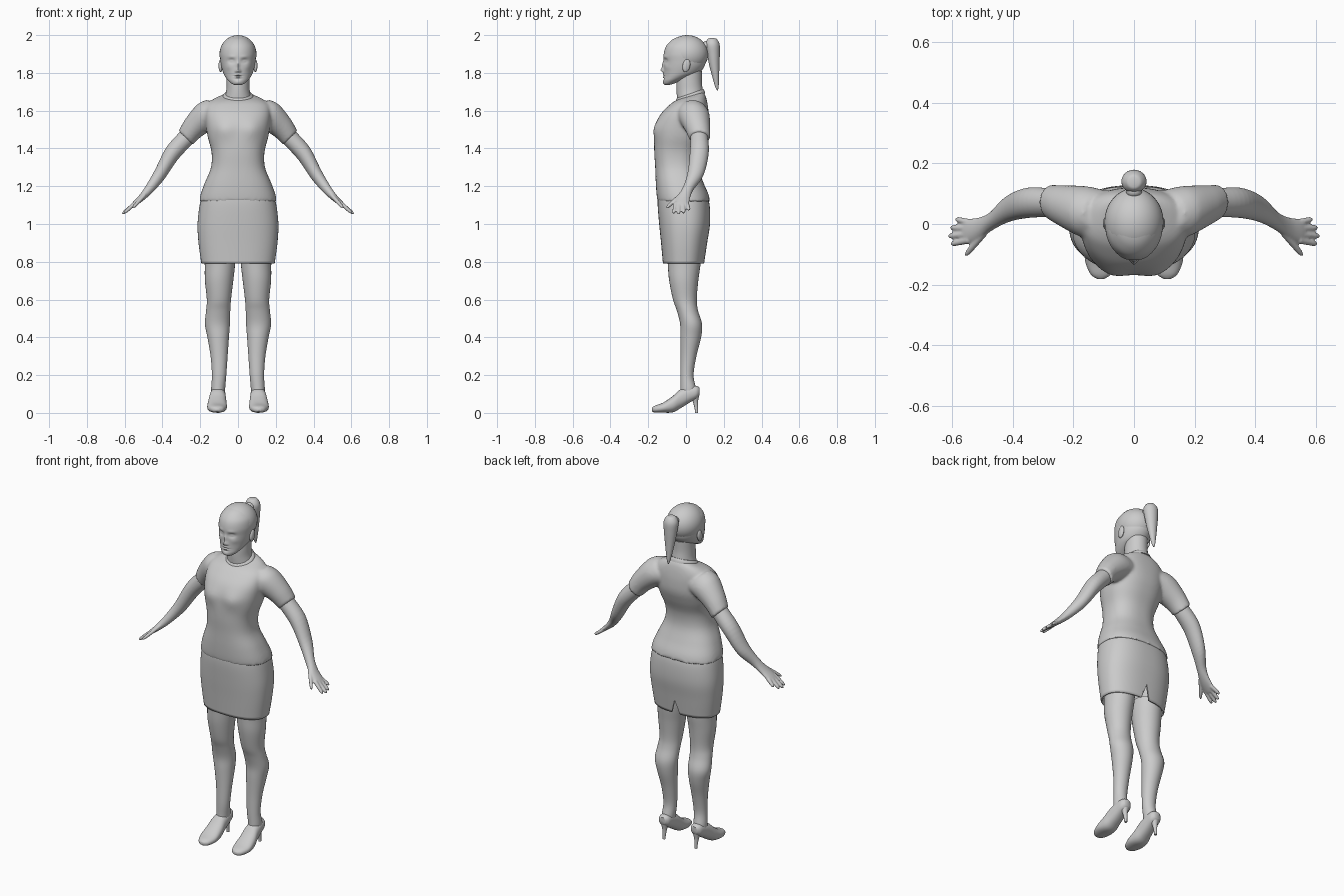
import bpy, bmesh, math
from mathutils import Vector, Matrix

mat = bpy.data.materials.new("plain_grey")
mat.diffuse_color = (0.6, 0.6, 0.6, 1)
X, Y, Z = Vector((1, 0, 0)), Vector((0, 1, 0)), Vector((0, 0, 1))


def spline(keys, steps):
    """Catmull-Rom samples through rows of numbers."""
    k = [tuple(r) + (0,) * (6 - len(r)) for r in keys]
    k = [k[0]] + k + [k[-1]]
    rows = []
    for i in range(1, len(k) - 2):
        for s in range(steps):
            t = s / steps
            rows.append([0.5 * (2 * b + (c - a) * t + (2 * a - 5 * b + 4 * c - d) * t * t
                                + (3 * b - a - 3 * c + d) * t ** 3)
                         for a, b, c, d in zip(k[i - 1], k[i], k[i + 1], k[i + 2])])
    return rows + [list(k[-1])]


def loft(bm, keys, u=X, v=Y, n=32, e=2.0, steps=5, side=1, caps=(True, True)):
    """Rings of (x, y, z, half u, half v, tilt); side=-1 mirrors in x."""
    rings = []
    for x, y, z, a, b, tilt in spline(keys, steps):
        ring = []
        for i in range(n):
            w = 2 * math.pi * i / n
            c, s = math.cos(w), math.sin(w)
            c = math.copysign(abs(c) ** (2 / e), c)
            s = math.copysign(abs(s) ** (2 / e), s)
            p = Vector((x, y, z)) + u * max(a, .001) * c + v * max(b, .001) * s + Z * tilt * s
            p.x *= side
            ring.append(bm.verts.new(p))
        rings.append(ring)
    for r, q in zip(rings, rings[1:]):
        for i in range(n):
            j = (i + 1) % n
            bm.faces.new((r[i], r[j], q[j], q[i]))
    if caps[0]:
        bm.faces.new(rings[0])
    if caps[1]:
        bm.faces.new(rings[-1])


def upright(rows):
    """(z, half width, y front, y back, tilt) rows to loft keys."""
    return [(0, (r[2] + r[3]) / 2, r[0], r[1], (r[3] - r[2]) / 2, *r[4:]) for r in rows]


def sculpt(bm, bumps, y_max):
    """Push front vertices forward by soft bumps (x, z, size x, size z, amount)."""
    for vert in bm.verts:
        if vert.co.y < y_max:
            x, z = vert.co.x, vert.co.z
            vert.co.y -= sum(h * math.exp(-((abs(x) - bx) / sx) ** 2 - ((z - bz) / sz) ** 2)
                             for bx, bz, sx, sz, h in bumps)


def finish(name, bm, voxel=0, smooth=0):
    bmesh.ops.recalc_face_normals(bm, faces=bm.faces)
    me = bpy.data.meshes.new(name)
    bm.to_mesh(me)
    bm.free()
    me.materials.append(mat)
    ob = bpy.data.objects.new(name, me)
    bpy.context.collection.objects.link(ob)
    bpy.ops.object.select_all(action='DESELECT')
    ob.select_set(True)
    bpy.context.view_layer.objects.active = ob
    bpy.ops.object.shade_smooth_by_angle(angle=math.radians(50))
    if voxel:
        r = ob.modifiers.new("blend", 'REMESH')
        r.mode, r.voxel_size, r.use_smooth_shade = 'VOXEL', voxel, True
        s = ob.modifiers.new("soften", 'SMOOTH')
        s.factor, s.iterations = 0.5, smooth
    return ob


def ball(bm, loc, scale, rot=0):
    bmesh.ops.create_uvsphere(bm, u_segments=32, v_segments=20, radius=1, matrix=Matrix.Translation(loc)
                              @ Matrix.Rotation(rot, 4, 'X') @ Matrix.Diagonal((*scale, 1)))


ARM_V = Vector((.707, 0, .707))

# Top with short sleeves, blended into one surface
bm = bmesh.new()
loft(bm, upright([(1.12, .206, -.151, .128), (1.16, .197, -.156, .118), (1.22, .175, -.16, .092),
                  (1.3, .143, -.163, .066), (1.38, .14, -.168, .07), (1.46, .16, -.168, .1),
                  (1.52, .17, -.162, .118), (1.58, .175, -.135, .12), (1.63, .168, -.088, .115),
                  (1.663, .125, -.06, .105, .012), (1.68, .07, -.045, .09, .022)]), n=64, e=2.4)
sculpt(bm, [(.075, 1.5, .05, .05, .012)], -.05)
for s in (1, -1):
    loft(bm, [(.1, .035, 1.595, .075, .09), (.16, .04, 1.573, .085, .082), (.235, .06, 1.51, .068, .063),
              (.277, .073, 1.455, .056, .053)], u=Y, v=ARM_V, side=s)
finish("top", bm, .008, 6)

# Round neckline band
bm = bmesh.new()
loft(bm, [(0, .022, 1.668, .082, .08, .025), (0, .022, 1.68, .079, .076, .025),
          (0, .022, 1.69, .069, .07, .024)], n=48)
finish("neckline", bm)

# Skirt with a back slit
bm = bmesh.new()
loft(bm, upright([(.79, .194, -.122, .096), (.9, .209, -.132, .112), (1.0, .214, -.142, .127),
                  (1.1, .203, -.15, .125), (1.16, .188, -.148, .108), (1.19, .172, -.14, .09)]),
     n=64, e=2.4, caps=(False, True))
skirt = finish("skirt", bm)
shell = skirt.modifiers.new("cloth", 'SOLIDIFY')
shell.thickness, shell.offset = .008, -1
bm = bmesh.new()
tri = [(-.03, .78), (.03, .78), (0, .875)]
lo = [bm.verts.new((x, .05, z)) for x, z in tri]
hi = [bm.verts.new((x, .2, z)) for x, z in tri]
bm.faces.new(lo)
bm.faces.new(hi)
for i in range(3):
    bm.faces.new((lo[i], lo[(i + 1) % 3], hi[(i + 1) % 3], hi[i]))
cutter = finish("slit_cutter", bm)
cutter.hide_render = True
cutter.display_type = 'WIRE'
slit = skirt.modifiers.new("slit", 'BOOLEAN')
slit.operation, slit.object, slit.solver = 'DIFFERENCE', cutter, 'EXACT'

# Neck and head with sculpted face
bm = bmesh.new()
loft(bm, upright([(1.64, .078, -.045, .095), (1.7, .063, -.05, .09), (1.75, .06, -.05, .084),
                  (1.81, .06, -.045, .085)]))
finish("neck", bm)
bm = bmesh.new()
loft(bm, upright([(1.737, .02, -.112, -.085), (1.744, .035, -.118, -.06), (1.76, .053, -.12, -.02),
                  (1.78, .068, -.118, .03), (1.8, .078, -.118, .07), (1.83, .087, -.118, .095),
                  (1.86, .092, -.118, .105), (1.9, .095, -.118, .108), (1.94, .088, -.106, .102),
                  (1.97, .066, -.08, .08), (1.987, .042, -.05, .052), (1.996, .008, -.01, .012)]),
     n=112, steps=8)
sculpt(bm, [(.034, 1.863, .017, .012, -.011), (.034, 1.862, .011, .006, .006),
            (.034, 1.885, .02, .008, .003), (0, 1.814, .011, .011, .014), (0, 1.838, .008, .022, .009),
            (.011, 1.808, .006, .006, .005), (0, 1.79, .018, .005, .005), (0, 1.778, .015, .005, .005),
            (0, 1.784, .02, .0025, -.004), (0, 1.768, .016, .005, -.004), (0, 1.75, .016, .009, .003),
            (.05, 1.83, .018, .016, .003)], -.03)
finish("head", bm)
bm = bmesh.new()
for s in (1, -1):
    ball(bm, (s * .092, .002, 1.838), (.011, .02, .035), -.2)
finish("ears", bm)

# Swept-back hair and ponytail
bm = bmesh.new()
ball(bm, (0, .006, 1.9), (.098, .112, .1))
finish("hair", bm)
bm = bmesh.new()
ball(bm, (0, .108, 1.945), (.026, .022, .024))
loft(bm, [(0, .138, 1.984, .01, .01), (0, .139, 1.978, .026, .025), (0, .14, 1.95, .041, .038),
          (0, .145, 1.9, .038, .034), (0, .15, 1.84, .03, .027), (0, .157, 1.78, .02, .018),
          (0, .163, 1.73, .01, .01), (0, .166, 1.708, .003, .003)], n=24)
finish("ponytail", bm)

# Arms with palms, fingers and thumbs
bm = bmesh.new()
fingers = [((.545, -.053, 1.11), (.604, -.066, 1.057)), ((.55, -.034, 1.105), (.613, -.04, 1.053)),
           ((.55, -.014, 1.105), (.606, -.012, 1.058)), ((.54, .004, 1.11), (.589, .016, 1.074)),
           ((.495, -.03, 1.152), (.557, -.104, 1.085))]
for s in (1, -1):
    loft(bm, [(.24, .065, 1.49, .044, .044), (.277, .07, 1.453, .047, .046), (.35, .07, 1.372, .05, .044),
              (.415, .05, 1.262, .043, .035), (.47, .01, 1.185, .03, .025), (.51, -.014, 1.14, .036, .018),
              (.548, -.024, 1.106, .04, .013), (.562, -.025, 1.094, .032, .01)], u=Y, v=ARM_V, side=s)
    for base, tip in fingers:
        b, t = Vector(base), Vector(tip)
        d = (t - b).normalized()
        u = (Y - d * Y.dot(d)).normalized()
        loft(bm, [(*b, .012, .011), (*b.lerp(t, .5), .0105, .01), (*b.lerp(t, .85), .009, .0085),
                  (*t, .004, .004)], u=u, v=d.cross(u), n=16, side=s)
finish("arms", bm, .0045, 2)

# Legs
bm = bmesh.new()
for s in (1, -1):
    loft(bm, [(.095, -.01, .84, .082, .09), (.096, -.01, .78, .08, .086), (.1, -.012, .7, .075, .077),
              (.101, -.006, .6, .064, .063), (.105, .008, .54, .064, .056), (.109, .027, .47, .066, .058),
              (.105, .025, .4, .057, .055), (.1, .013, .3, .045, .042), (.1, .005, .2, .038, .035),
              (.105, .012, .13, .037, .041), (.106, .012, .09, .034, .042)], side=s)
finish("legs", bm)

# Pumps with slim heels
bm = bmesh.new()
for s in (1, -1):
    loft(bm, [(.11, -.181, .018, .012, .009), (.11, -.165, .02, .034, .018), (.111, -.12, .028, .051, .027),
              (.11, -.07, .046, .05, .043), (.108, -.03, .074, .044, .05), (.106, .02, .098, .039, .043),
              (.105, .055, .109, .034, .034), (.105, .072, .113, .02, .02)], v=Z, e=2.3, side=s)
    loft(bm, [(.105, .044, .1, .028, .027), (.105, .05, .06, .014, .014), (.105, .055, .02, .009, .009),
              (.105, .056, 0, .008, .008)], n=16, side=s)
finish("shoes", bm)
